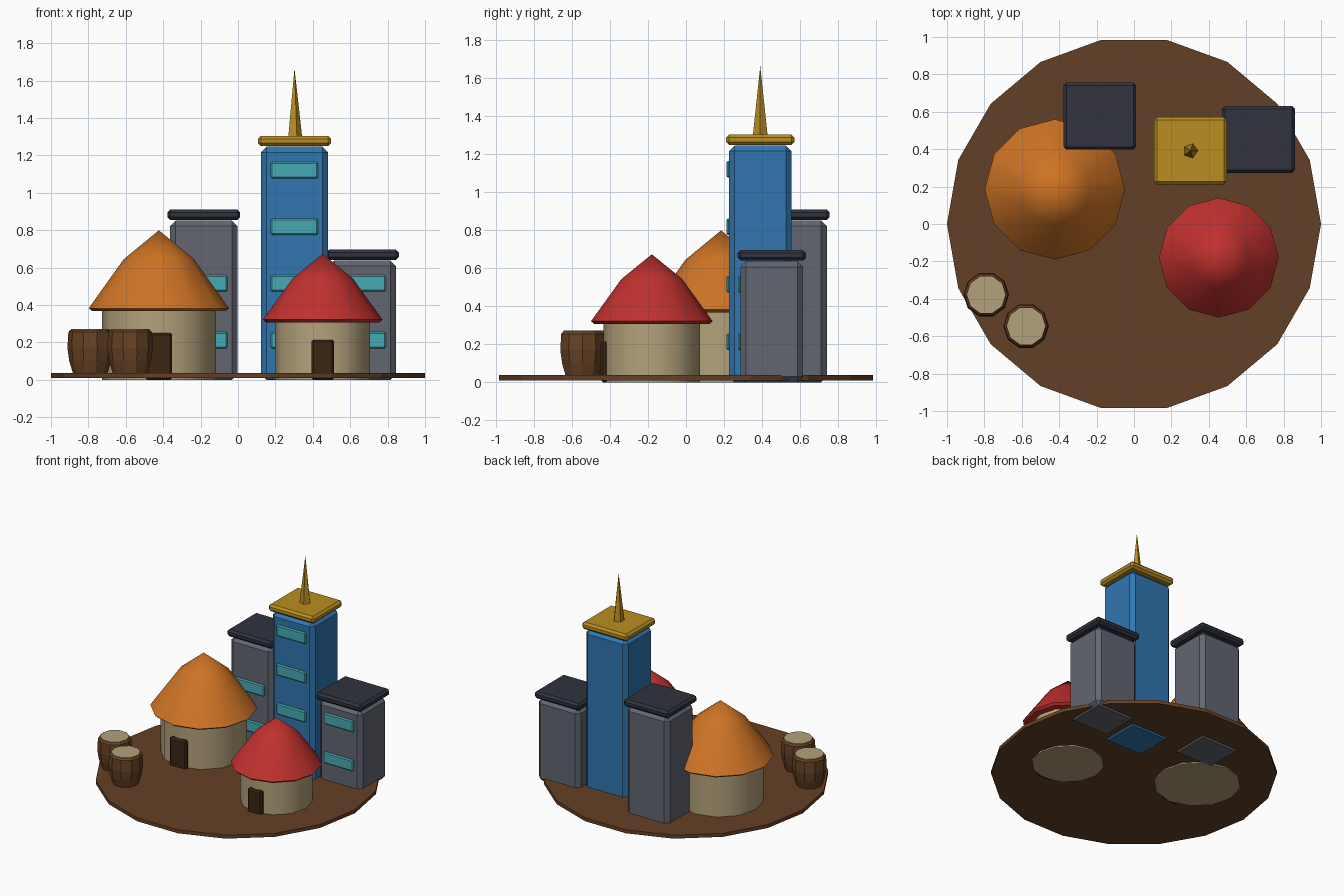
import bpy
import bmesh
import math

if "Cube" in bpy.data.objects:
    bpy.data.objects.remove(bpy.data.objects["Cube"])


def material(name, r, g, b):
    m = bpy.data.materials.new(name)
    m.diffuse_color = (*[(c / 255) ** 2.2 for c in (r, g, b)], 1)
    m.use_nodes = True
    m.node_tree.nodes["Principled BSDF"].inputs["Base Color"].default_value = m.diffuse_color
    return m


EARTH = material("earth", 100, 66, 42)
WALL = material("plaster", 178, 160, 122)
ORANGE = material("orange_thatch", 205, 115, 42)
RED = material("red_thatch", 190, 52, 50)
WOOD = material("wood", 104, 68, 40)
DARK = material("dark_wood", 62, 42, 26)
BLUE = material("blue", 52, 118, 176)
GREY = material("grey", 98, 102, 112)
SLATE = material("slate", 52, 54, 64)
GLASS = material("glass", 72, 168, 178)
GOLD = material("gold", 184, 140, 38)


def make_object(name, bm, mat):
    bmesh.ops.recalc_face_normals(bm, faces=bm.faces)
    me = bpy.data.meshes.new(name)
    bm.to_mesh(me)
    bm.free()
    me.materials.append(mat)
    ob = bpy.data.objects.new(name, me)
    bpy.context.collection.objects.link(ob)
    return ob


def box(name, lo, hi, bevel, mat):
    """Chamfered box between two corners."""
    bm = bmesh.new()
    bmesh.ops.create_cube(bm, size=1)
    for v in bm.verts:
        v.co = [(a + b) / 2 + c * (b - a) for a, b, c in zip(lo, hi, v.co)]
    bmesh.ops.bevel(bm, geom=bm.edges[:], offset=bevel, segments=1,
                    affect='EDGES', profile=0.5)
    return make_object(name, bm, mat)


def lathe(name, x, y, profile, sides, mat, smooth=None):
    """Turned solid from (radius, z) points; radius 0 makes a tip."""
    bm = bmesh.new()
    rings = []
    for r, z in profile:
        n = sides if r > 0 else 1
        rings.append([bm.verts.new((x + r * math.cos(math.tau * i / sides),
                                    y + r * math.sin(math.tau * i / sides), z))
                      for i in range(n)])
    for a, b in zip(rings, rings[1:]):
        for i in range(sides):
            j = (i + 1) % sides
            quad = [a[i % len(a)], a[j % len(a)], b[j % len(b)], b[i % len(b)]]
            bm.faces.new(list(dict.fromkeys(quad)))
    for ring in (rings[0], rings[-1]):
        if len(ring) > 1:
            bm.faces.new(ring)
    ob = make_object(name, bm, mat)
    if smooth:
        bpy.ops.object.select_all(action='DESELECT')
        ob.select_set(True)
        bpy.context.view_layer.objects.active = ob
        bpy.ops.object.shade_smooth_by_angle(angle=math.radians(smooth))
    return ob


def tower(name, x, y, height, body, cap, floors):
    """Block with overhanging cap and window bands on the front."""
    hx, hy = 0.18, 0.165
    box(name + "_body", (x - hx, y - hy, 0), (x + hx, y + hy, height), 0.03, body)
    box(name + "_roof_slab", (x - 0.195, y - 0.18, height + 0.003),
        (x + 0.195, y + 0.18, height + 0.058), 0.016, cap)
    for i in range(floors):
        z = 0.213 + 0.303 * i
        box(f"{name}_window_{i + 1}", (x - 0.127, y - hy - 0.014, z - 0.044),
            (x + 0.127, y - hy + 0.016, z + 0.044), 0.008, GLASS)


def hut(name, x, y, wall_r, roof_r, eave, apex, door_w, door_h, roof_mat):
    """Round wall, convex conical roof and a front door."""
    h = apex - eave
    lathe(name + "_wall", x, y, [(wall_r, 0), (wall_r, eave + 0.005)], 12, WALL, 40)
    lathe(name + "_roof", x, y,
          [(0, eave - 0.015), (roof_r * 0.95, eave - 0.015), (roof_r, eave),
           (roof_r * 0.5, eave + h * 0.63), (0, apex)], 12, roof_mat, 40)
    box(name + "_door", (x - door_w / 2, y - wall_r - 0.015, 0),
        (x + door_w / 2, y - wall_r + 0.025, door_h), 0.012, DARK)


def barrel(name, x, y):
    lathe(name, x, y, [(0.088, 0.02), (0.112, 0.1), (0.122, 0.17),
                       (0.117, 0.255), (0.105, 0.268)], 10, WOOD)
    lathe(name + "_lid", x, y, [(0.103, 0.25), (0.103, 0.272)], 10, WALL)


# Ground disc
lathe("ground", 0, 0, [(1, 0.01), (1, 0.037)], 18, EARTH)

# City blocks at the back
tower("tall_tower", 0.302, 0.391, 1.247, BLUE, GOLD, 4)
lathe("spire", 0.302, 0.391, [(0.042, 1.29), (0, 1.665)], 5, GOLD)
tower("left_tower", -0.183, 0.577, 0.852, GREY, SLATE, 2)
tower("right_tower", 0.665, 0.452, 0.638, GREY, SLATE, 2)

# Village huts and barrels at the front
hut("left_hut", -0.423, 0.185, 0.305, 0.375, 0.383, 0.8, 0.142, 0.252, ORANGE)
hut("right_hut", 0.453, -0.18, 0.254, 0.32, 0.322, 0.674, 0.122, 0.214, RED)
barrel("left_barrel", -0.79, -0.378)
barrel("front_barrel", -0.577, -0.546)
